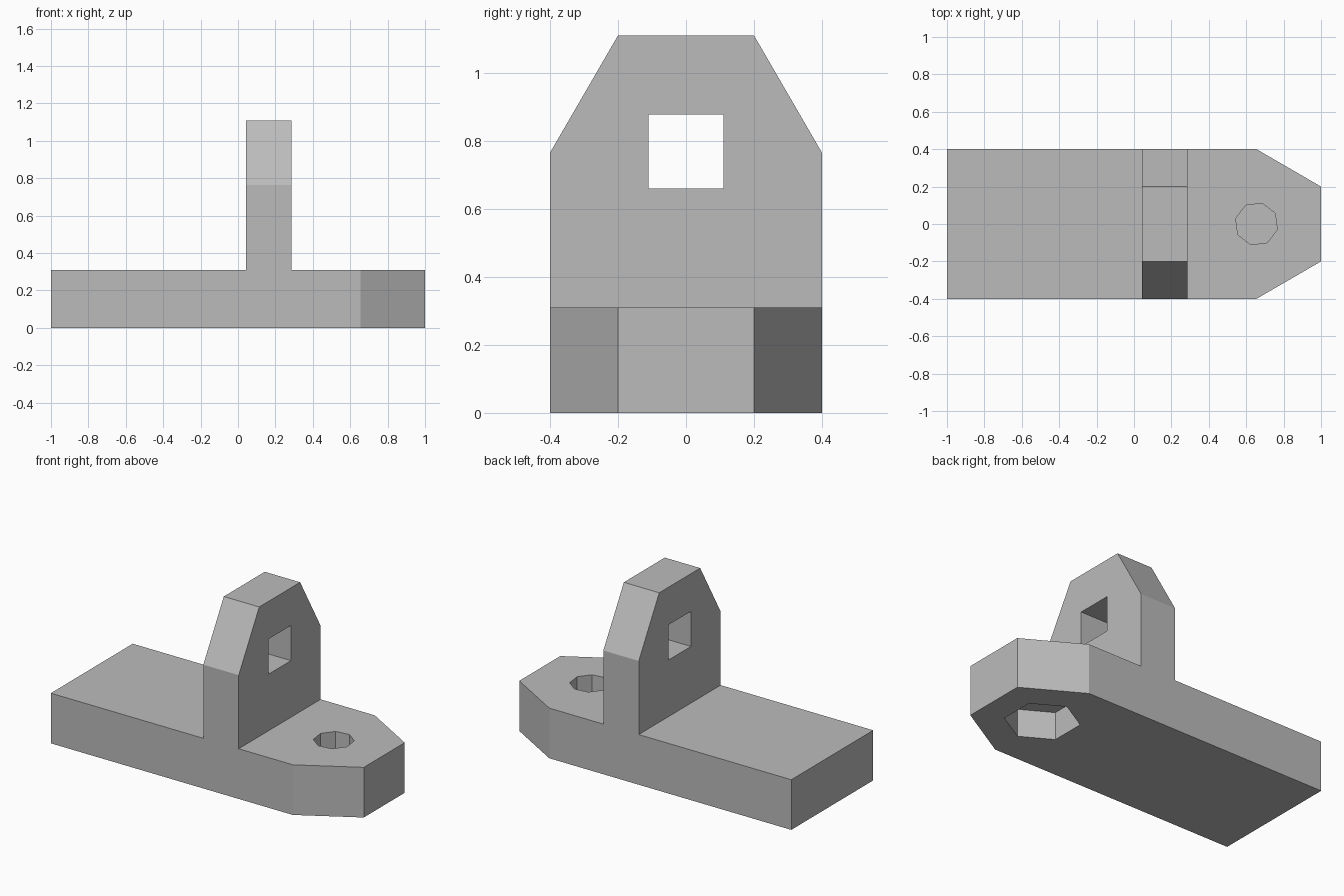
import bpy
import bmesh
from math import cos, sin, radians
from mathutils import Vector

# Remove the default cube
if "Cube" in bpy.data.objects:
    bpy.data.objects.remove(bpy.data.objects["Cube"], do_unlink=True)

# Material
GREY = (0.5, 0.5, 0.5, 1)
grey = bpy.data.materials.new("plain_grey")
grey.use_nodes = True
grey.diffuse_color = GREY
grey.node_tree.nodes["Principled BSDF"].inputs["Base Color"].default_value = GREY


def prism(name, points, sweep):
    """Extrude a closed outline of 3D points along the sweep vector."""
    bm = bmesh.new()
    face = bm.faces.new([bm.verts.new(p) for p in points])
    result = bmesh.ops.extrude_face_region(bm, geom=[face], use_keep_orig=True)
    moved = [g for g in result["geom"] if isinstance(g, bmesh.types.BMVert)]
    bmesh.ops.translate(bm, verts=moved, vec=Vector(sweep))
    bmesh.ops.recalc_face_normals(bm, faces=bm.faces)
    mesh = bpy.data.meshes.new(name)
    bm.to_mesh(mesh)
    bm.free()
    mesh.materials.append(grey)
    obj = bpy.data.objects.new(name, mesh)
    bpy.context.collection.objects.link(obj)
    return obj


def polygon(sides, radius, turn, x, z):
    """Regular polygon lying flat at height z, centred on y = 0."""
    angles = [radians(turn + 360 * i / sides) for i in range(sides)]
    return [(x + radius * cos(a), radius * sin(a), z) for a in angles]


def cut(target, cutter):
    """Subtract the cutter and discard it."""
    cutter.hide_render = True
    mod = target.modifiers.new("cut", 'BOOLEAN')
    mod.operation = 'DIFFERENCE'
    mod.solver = 'EXACT'
    mod.object = cutter
    bpy.context.view_layer.objects.active = target
    bpy.ops.object.modifier_apply(modifier=mod.name)
    bpy.data.objects.remove(cutter, do_unlink=True)


HALF, TIP = 0.4, 0.2          # half widths of body and of tapered ends
BASE_TOP, TOP = 0.31, 1.11
HOLE_X = 0.655

# Base plate with a tapered end
base_outline = [(-1, -HALF, 0), (0.655, -HALF, 0), (1, -TIP, 0),
                (1, TIP, 0), (0.655, HALF, 0), (-1, HALF, 0)]
base = prism("base_plate", base_outline, (0, 0, BASE_TOP))

# Round hole from above and hexagonal nut pocket below, with a thin web between
cut(base, prism("hole_cutter", polygon(8, 0.115, 30, HOLE_X, 0.185), (0, 0, 0.3)))
cut(base, prism("nut_cutter", polygon(6, 0.21, 30, HOLE_X, -0.1), (0, 0, 0.27)))

# Upright lug with sloped shoulders
lug_outline = [(0.043, y, z) for y, z in (
    (-HALF, BASE_TOP), (HALF, BASE_TOP), (HALF, 0.765),
    (TIP, TOP), (-TIP, TOP), (-HALF, 0.765))]
lug = prism("upright_lug", lug_outline, (0.242, 0, 0))

# Square window through the lug
window = [(-0.2, y, z) for y, z in (
    (-0.11, 0.66), (0.11, 0.66), (0.11, 0.877), (-0.11, 0.877))]
cut(lug, prism("window_cutter", window, (0.8, 0, 0)))
